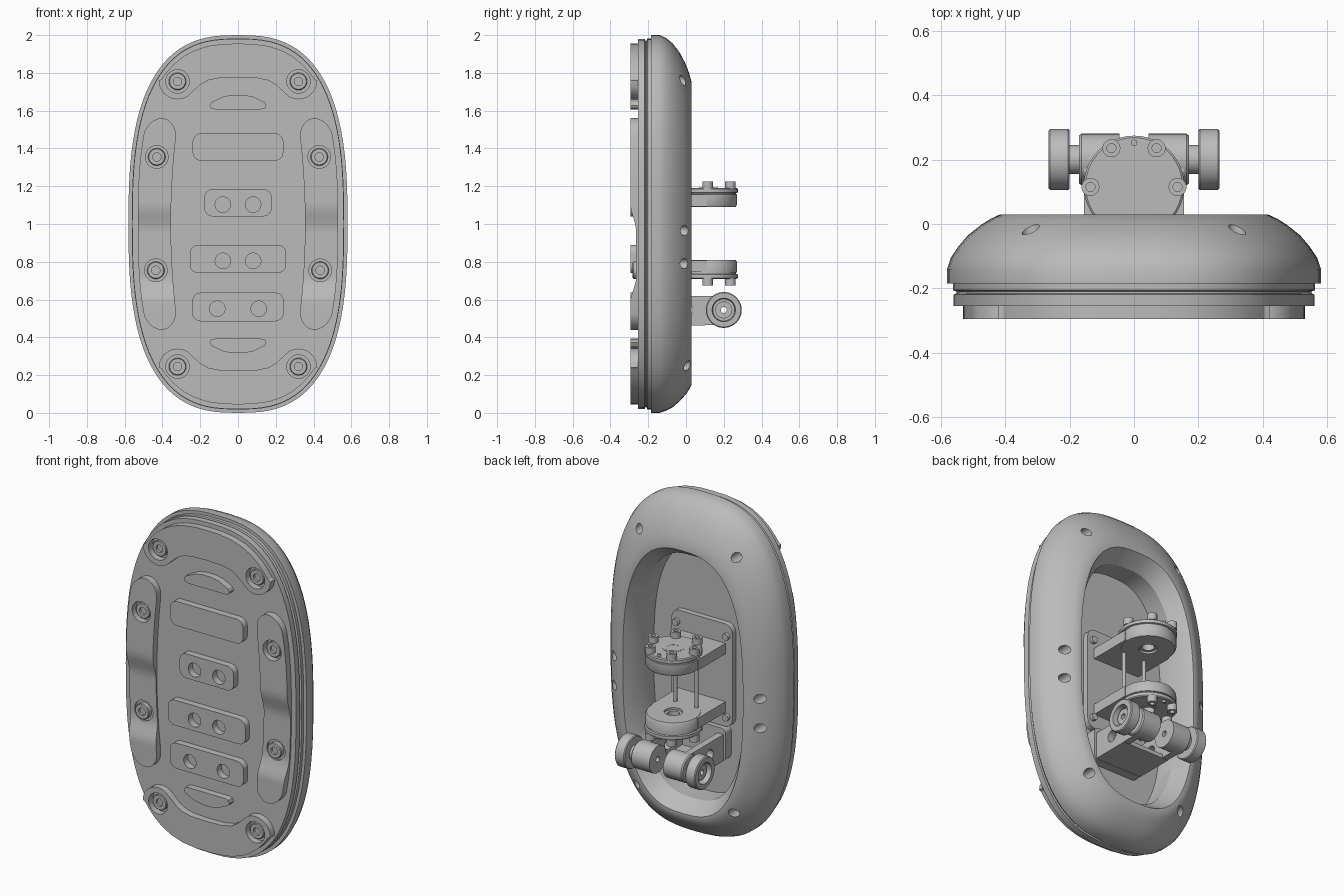
import bpy, bmesh, math
from mathutils import Vector

cube = bpy.data.objects.get("Cube")
if cube:
    bpy.data.objects.remove(cube, do_unlink=True)

grey = bpy.data.materials.new("plain_grey")
grey.use_nodes = True
grey.diffuse_color = (0.5, 0.5, 0.5, 1)
grey.node_tree.nodes["Principled BSDF"].inputs["Base Color"].default_value = (0.5, 0.5, 0.5, 1)

POWER = 2.7


# ---------- helpers ----------
def add_rings(bm, rings, wrap=False):
    """Skin a stack of closed rings; cap the ends unless the stack wraps."""
    loops = [[bm.verts.new(p) for p in ring] for ring in rings]
    n = len(loops[0])
    pairs = list(zip(loops, loops[1:]))
    if wrap:
        pairs.append((loops[-1], loops[0]))
    for a, b in pairs:
        for i in range(n):
            j = (i + 1) % n
            bm.faces.new((a[i], a[j], b[j], b[i]))
    if not wrap:
        bm.faces.new(loops[0])
        bm.faces.new(loops[-1])


def make(name, parts):
    """Object from a list of (rings, wrap) stacks."""
    bm = bmesh.new()
    for rings, wrap in parts:
        add_rings(bm, rings, wrap)
    bmesh.ops.recalc_face_normals(bm, faces=bm.faces)
    mesh = bpy.data.meshes.new(name)
    bm.to_mesh(mesh)
    bm.free()
    mesh.materials.append(grey)
    obj = bpy.data.objects.new(name, mesh)
    bpy.context.collection.objects.link(obj)
    return smooth(obj)


def activate(obj):
    bpy.ops.object.select_all(action='DESELECT')
    obj.select_set(True)
    bpy.context.view_layer.objects.active = obj


def smooth(obj):
    activate(obj)
    bpy.ops.object.shade_smooth_by_angle(angle=math.radians(32))
    return obj


def cut(obj, parts):
    cutter = make("cutter", parts)
    cutter.hide_render = True
    mod = obj.modifiers.new("cut", 'BOOLEAN')
    mod.operation, mod.solver, mod.object = 'DIFFERENCE', 'EXACT', cutter
    activate(obj)
    bpy.ops.object.modifier_apply(modifier=mod.name)
    bpy.data.objects.remove(cutter, do_unlink=True)
    return smooth(obj)


def oval(hx, low, high, y, n=96):
    """Superellipse ring in the XZ plane."""
    pts = []
    for i in range(n):
        c, s = math.cos(math.tau * i / n), math.sin(math.tau * i / n)
        pts.append((hx * math.copysign(abs(c) ** (2 / POWER), c), y,
                    (low + high) / 2 + (high - low) / 2 * math.copysign(abs(s) ** (2 / POWER), s)))
    return pts


def lathe(axis, centre, profile, wrap=False, n=32):
    """Rings of (radius, offset) along a coordinate axis."""
    k = 'xyz'.index(axis)
    rings = []
    for r, d in profile:
        ring = []
        for i in range(n):
            p = Vector(centre)
            p[k] += d
            p[(k + 1) % 3] += r * math.cos(math.tau * i / n)
            p[(k + 2) % 3] += r * math.sin(math.tau * i / n)
            ring.append(p)
        rings.append(ring)
    return rings, wrap


def prism(outline, y0, y1):
    return [[(x, y, z) for x, z in outline] for y in (y0, y1)], False


def rounded(x0, x1, z0, z1, r, steps=6):
    pts = []
    for q, (cx, cz) in enumerate([(x1 - r, z1 - r), (x0 + r, z1 - r), (x0 + r, z0 + r), (x1 - r, z0 + r)]):
        for i in range(steps + 1):
            a = math.pi / 2 * (q + i / steps)
            pts.append((cx + r * math.cos(a), cz + r * math.sin(a)))
    return pts


def box(x0, x1, y0, y1, z0, z1):
    return prism([(x0, z0), (x1, z0), (x1, z1), (x0, z1)], y0, y1)


PLATE, PAD, FLOOR = -0.255, -0.295, -0.185

# ---------- hollow shell ----------
profile = [(.58, 0, 2, FLOOR), (.58, 0, 2, -.14), (.568, .012, 1.985, -.105), (.545, .03, 1.955, -.07),
           (.515, .06, 1.91, -.035), (.475, .095, 1.85, -.003), (.445, .122, 1.8, .016), (.415, .15, 1.75, .03),
           (.395, .17, 1.73, .03), (.34, .23, 1.67, -.06), (.34, .23, 1.67, FLOOR)]
shell = make("shell", [([oval(*p) for p in profile], True)])
spots = [(s * x, z) for s in (-1, 1) for x, z in [(.32, 1.76), (.48, .965), (.48, .79), (.32, .25)]]
cut(shell, [lathe('y', (x, 0, z), [(.027, -.09), (.027, .1)], n=20) for x, z in spots])

# ---------- front plate with edge groove ----------
steps = [(.562, -.183), (.562, -.205), (.55, -.209), (.55, -.215), (.56, -.219), (.56, PLATE)]
make("front_plate", [([oval(hx, .58 - hx, 1.42 + hx, y) for hx, y in steps], False)])


# ---------- front pads ----------
def screws(name, points):
    head = [(.046, PLATE), (.046, -.278), (.042, -.282), (.022, -.282), (.022, -.268)]
    make(name, [lathe('y', (x, 0, z), head, n=24) for x, z in points])


def bores(points, r):
    return [lathe('y', (x, 0, z), [(r, PLATE - .08), (r, PLATE + .002)]) for x, z in points]


def edge_x(z, hx=.53):
    return hx * max(0, 1 - abs((z - 1) / .955) ** POWER) ** (1 / POWER)


half = [(.955 * max(0, 1 - (x / .545) ** POWER) ** (1 / POWER), x) for x in (0, .08, .16, .23, .29, .34, .38, .405)]
curve = [(x, z) for z, x in half]
curve += [(.32 + .1 * math.cos(a), .76 + .1 * math.sin(a)) for a in map(math.radians, range(0, -130, -15))]
curve += [(.235, .705), (.2, .737), (.16, .76), (.1, .773), (0, .776)]
crescent = curve + [(-x, z) for x, z in curve[-2:0:-1]]
for name, up in (("top_pad", 1), ("bottom_pad", -1)):
    pad = make(name, [prism([(x, 1 + up * z) for x, z in crescent], PLATE + .001, PAD)])
    points = [(-.32, 1 + up * .755), (.32, 1 + up * .755)]
    cut(pad, bores(points, .062))
    screws(name + "_screws", points)


def dip(z):
    """Finger scoop in the side pads."""
    t = max(0, min(1, (1.11 - z) / .15, (z - .58) / .14))
    return PAD + .031 * t * t * (3 - 2 * t)


for name, s in (("left", 1), ("right", -1)):
    rings = []
    r, rows = .085, 72
    for i in range(rows + 1):
        # rows bunch up towards the rounded ends
        z = 1.0 - .56 * math.cos(math.pi * i / rows)
        e = max(0, r - (.56 - abs(z - 1)))
        k = max(.03, math.sqrt(max(0, 1 - (e / r) ** 2)))
        outer, inner = edge_x(z), .355 - .025 * min(1, abs(z - 1) / .45) ** 2
        mid, w = (outer + inner) / 2, (outer - inner) / 2 * k
        rings.append([(s * (mid + a * w), y, z) for a, y in
                      [(-1, PLATE + .001), (1, PLATE + .001), (1, dip(z)), (-1, dip(z))]])
    pad = make(name + "_side_pad", [(rings, False)])
    points = [(s * .43, 1.355), (s * .435, .755)]
    cut(pad, bores(points, .06))
    screws(name + "_pad_screws", points)

# small middle pads, some with a pair of holes
for i, (hx, z0, z1, hole) in enumerate([(.24, 1.335, 1.48, 0), (.178, 1.04, 1.185, .08),
                                        (.255, .74, .89, .08), (.242, .485, .637, .11)]):
    pad = make(f"middle_pad_{i + 1}", [prism(rounded(-hx, hx, z0, z1, .045), PLATE + .001, PAD)])
    if hole:
        cut(pad, bores([(s * hole, (z0 + z1) / 2 - .01) for s in (-1, 1)], .041))
arch = [(-.12, .607), (.12, .607), (.143, .613), (.15, .628), (.14, .645), (.08, .674), (.03, .684),
        (-.03, .684), (-.08, .674), (-.14, .645), (-.15, .628), (-.143, .613)]
for name, up in (("upper_arch_pad", 1), ("lower_arch_pad", -1)):
    make(name, [prism([(x, 1 + up * z) for x, z in arch], PLATE + .001, PAD)])

# ---------- mounting plate inside the shell ----------
make("mounting_plate", [prism(rounded(-.2, .2, .66, 1.27, .05), FLOOR, -.15)])
make("mounting_bolts", [lathe('y', (x, 0, z), [(.02, -.15), (.02, -.13)], n=16)
                        for x in (-.165, .165) for z in (.72, 1.2)])

# ---------- upper and lower round joints ----------
bolt_spots = [(s * x, y) for s in (-1, 1) for x, y in [(.135, .115), (.07, .235), (.07, -.005)]]
for name, base, d in (("upper", 1.09, 1), ("lower", .81, -1)):
    make(name + "_bracket", [box(-.155, .155, FLOOR, .11, *sorted((base + d * .002, base + d * .065)))])
    bracket = bpy.data.objects[name + "_bracket"]
    disc = [(.05, 0), (.09, 0), (.145, 0), (.152, .012), (.152, .066), (.147, .068), (.147, .074),
            (.156, .077), (.156, .095), (.15, .1), (.05, .1)]
    make(name + "_disc", [lathe('z', (0, .118, base), [(r, d * h) for r, h in disc], True, 48)])
    cut(bracket, [lathe('z', (0, .118, base), [(.13, -.2), (.13, .2)], n=48)])
    make(name + "_hub", [lathe('z', (0, .118, base),
                               [(r, d * h) for r, h in [(.034, .012), (.052, .012), (.052, .102), (.034, .102)]], True)])
    if d > 0:
        make("upper_cap", [lathe('z', (0, .118, base), [(.06, .09), (.06, .101)])])
    make(name + "_disc_bolts", [lathe('z', (x, y, base), [(r, d * h) for r, h in
                                [(.028, .095), (.028, .136), (.014, .136), (.014, .12)]], n=20) for x, y in bolt_spots])
    make(name + "_pin", [lathe('z', (0, .252, base), [(.01, d * .09), (.01, d * .115)], n=12)])
make("guide_rods", [lathe('z', (x, .0, .8), [(.011, 0), (.011, .3)], n=12) for x in (-.07, .07)])

# ---------- roller carrier ----------
AXLE_Y, AXLE_Z = .2, .545
make("carrier_base", [prism(rounded(-.17, .17, .46, .655, .03), FLOOR, -.13)])
make("carrier_shelf", [box(-.155, .155, -.14, .1, .463, .488)])
arm = [(-.14, .465), (-.14, .62), (AXLE_Y, .62), (AXLE_Y, .465)]
for name, s in (("left", 1), ("right", -1)):
    make(name + "_carrier_arm", [([[(s * x, y, z) for y, z in arm] for x in (.115, .155)], False)])
    barrel = [(.016, .045), (.08, .045), (.08, .163), (.074, .17), (.016, .17)]
    roller = [(.016, .2), (.09, .2), (.095, .205), (.095, .26), (.09, .265), (.062, .265), (.058, .225), (.016, .225)]
    tip = [(.016, .16), (.045, .16), (.045, .245), (.016, .245)]
    for part, shape in (("barrel", barrel), ("roller", roller), ("axle", tip)):
        make(f"{name}_{part}", [lathe('x', (0, AXLE_Y, AXLE_Z), [(r, s * d) for r, d in shape], True, 40)])
    cut(bpy.data.objects[name + "_carrier_arm"],
        [lathe('x', (0, AXLE_Y, AXLE_Z), [(.03, s * .05), (.03, s * .2)]),
         lathe('x', (0, .0, AXLE_Z), [(.035, s * .05), (.035, s * .2)])])
